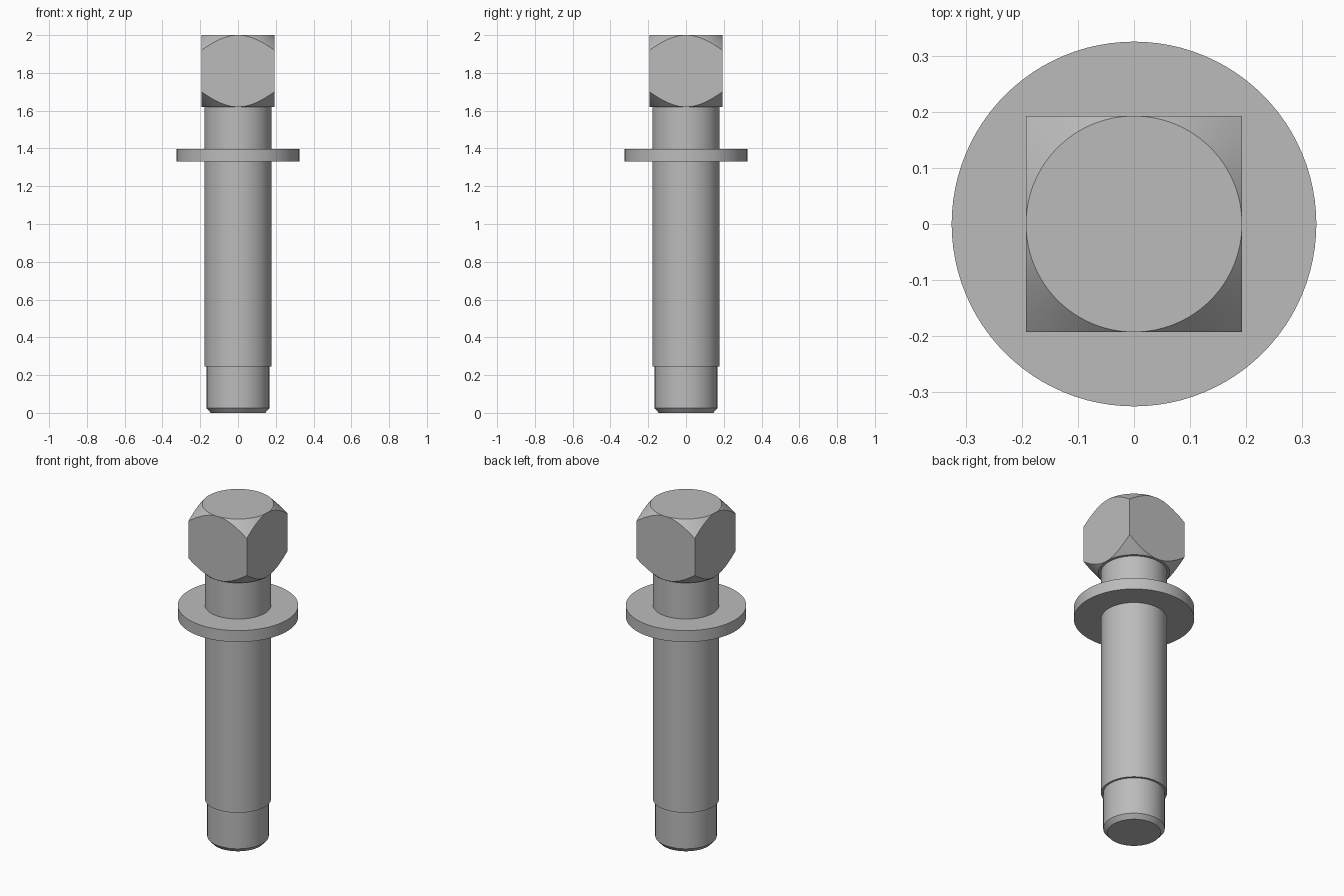
import bpy, bmesh
from math import cos, sin, pi, radians

SEGMENTS = 96

cube = bpy.data.objects.get("Cube")
if cube:
    bpy.data.objects.remove(cube, do_unlink=True)

steel = bpy.data.materials.new("grey steel")
steel.use_nodes = True
colour = (0.5, 0.5, 0.5, 1)
steel.diffuse_color = colour
steel.node_tree.nodes["Principled BSDF"].inputs["Base Color"].default_value = colour


def loft(name, rings):
    """Skin a closed stack of rings; each ring is (radius function, height function)."""
    bm = bmesh.new()
    angles = [2 * pi * i / SEGMENTS for i in range(SEGMENTS)]
    loops = [[bm.verts.new((r(a) * cos(a), r(a) * sin(a), z(a))) for a in angles]
             for r, z in rings]
    bm.faces.new(loops[0][::-1])
    bm.faces.new(loops[-1])
    for low, high in zip(loops, loops[1:]):
        for i in range(SEGMENTS):
            j = (i + 1) % SEGMENTS
            bm.faces.new((low[i], low[j], high[j], high[i]))
    bmesh.ops.remove_doubles(bm, verts=bm.verts, dist=1e-5)
    bmesh.ops.recalc_face_normals(bm, faces=bm.faces)
    mesh = bpy.data.meshes.new(name)
    bm.to_mesh(mesh)
    bm.free()
    mesh.materials.append(steel)
    obj = bpy.data.objects.new(name, mesh)
    bpy.context.collection.objects.link(obj)
    bpy.ops.object.select_all(action="DESELECT")
    obj.select_set(True)
    bpy.context.view_layer.objects.active = obj
    bpy.ops.object.shade_smooth_by_angle(angle=radians(20))
    return obj


def turned(name, profile):
    """Round part from (radius, height) pairs, bottom to top."""
    return loft(name, [(lambda a, r=r: r, lambda a, z=z: z) for r, z in profile])


# Shank with a chamfered tip and a stepped-down pilot end
turned("shank", [(0.144, 0), (0.166, 0.025), (0.166, 0.245),
                 (0.178, 0.245), (0.178, 1.62)])

# Round collar
turned("collar", [(0.325, 1.33), (0.325, 1.398)])

# Square head, corners chamfered by a cone at both ends
HALF, BOTTOM, TOP = 0.1925, 1.62, 2.0


def square(a):
    return HALF / max(abs(cos(a)), abs(sin(a)))


def chamfer(a):
    return square(a) - HALF


loft("square_head", [
    (lambda a: HALF, lambda a: BOTTOM),
    (square, lambda a: BOTTOM + chamfer(a)),
    (square, lambda a: TOP - chamfer(a)),
    (lambda a: HALF, lambda a: TOP),
])
